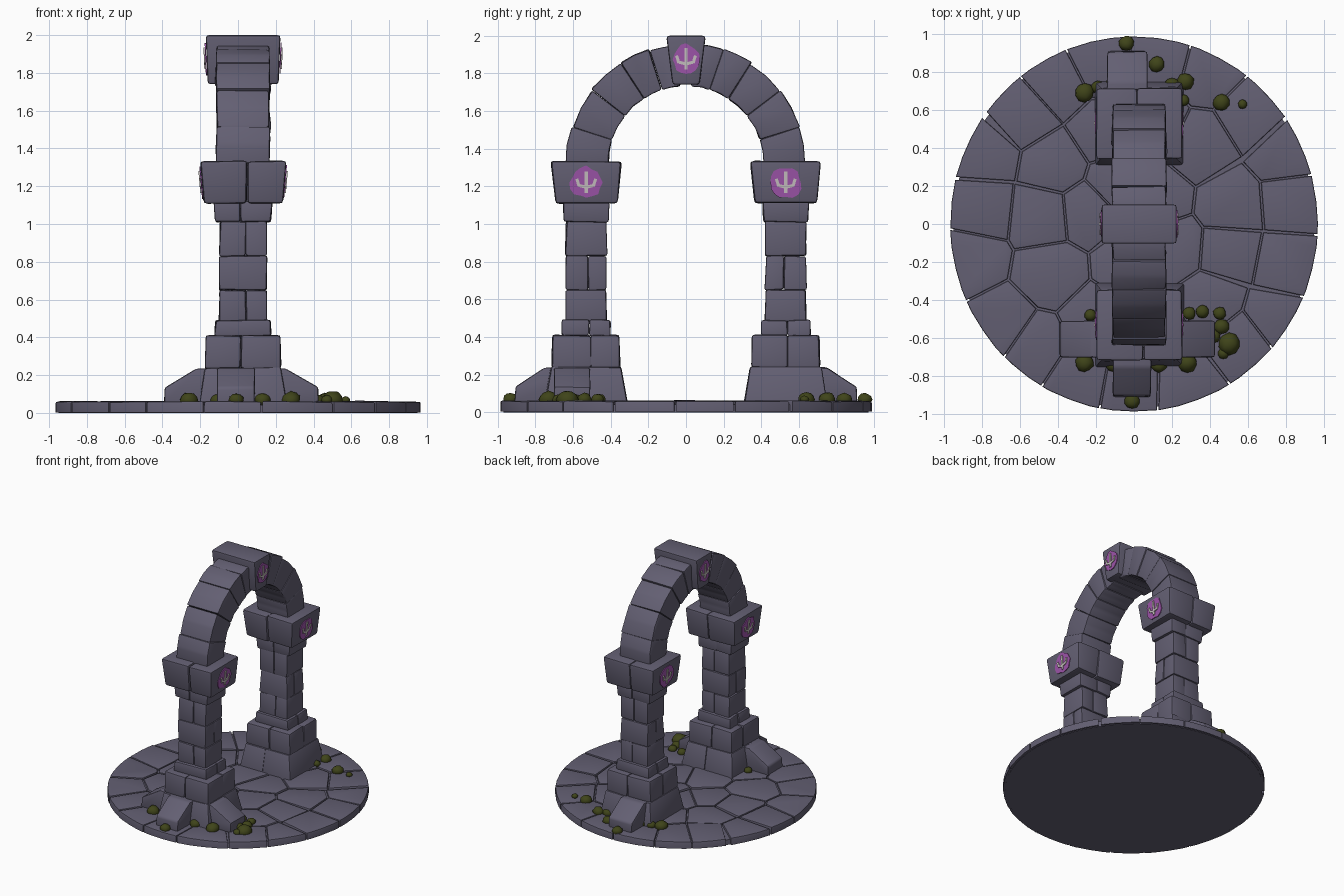
import bpy, bmesh, math, random
from mathutils import Vector

if "Cube" in bpy.data.objects:
    bpy.data.objects.remove(bpy.data.objects["Cube"])

random.seed(7)
CX = 0.027          # x centre line of the arch
PY = 0.53           # pillar distance from the middle


def material(name, rgb):
    m = bpy.data.materials.new(name)
    m.diffuse_color = (*rgb, 1)
    m.use_nodes = True
    m.node_tree.nodes["Principled BSDF"].inputs["Base Color"].default_value = m.diffuse_color
    return m


STONE = material("violet grey stone", (0.125, 0.115, 0.17))
MOSS = material("dark moss", (0.05, 0.058, 0.010))
GLOW = material("purple paint", (0.34, 0.09, 0.40))
PALE = material("pale carving", (0.56, 0.52, 0.52))


def finish(name, bm, mat, angle=40):
    bmesh.ops.recalc_face_normals(bm, faces=bm.faces[:])
    me = bpy.data.meshes.new(name)
    bm.to_mesh(me)
    bm.free()
    me.materials.append(mat)
    ob = bpy.data.objects.new(name, me)
    bpy.context.collection.objects.link(ob)
    bpy.ops.object.select_all(action='DESELECT')
    ob.select_set(True)
    bpy.context.view_layer.objects.active = ob
    bpy.ops.object.shade_smooth_by_angle(angle=math.radians(angle))
    return ob


def solid(bm, ring_a, ring_b, bevel=0.012, jitter=0.0, cap_only=False):
    """Closed prism between two matching rings, with worn rounded edges."""
    def wob(p):
        return Vector(p) + Vector([random.uniform(-jitter, jitter) for _ in range(3)])
    a = [bm.verts.new(wob(p)) for p in ring_a]
    b = [bm.verts.new(wob(p)) for p in ring_b]
    n = len(a)
    faces = [bm.faces.new(a[::-1]), bm.faces.new(b)]
    for i in range(n):
        j = (i + 1) % n
        faces.append(bm.faces.new((a[i], a[j], b[j], b[i])))
    bmesh.ops.recalc_face_normals(bm, faces=faces)
    if bevel:
        src = [faces[1]] if cap_only else faces
        edges = list({e for f in src for e in f.edges})
        bmesh.ops.bevel(bm, geom=edges, offset=bevel, segments=2, profile=0.6,
                        affect='EDGES', clamp_overlap=True)


def course(bm, cy, z0, z1, lo, hi, nx=1, ny=1, bevel=0.013, jitter=0.004):
    """Layer of nx by ny stones; lo and hi are (half x, half y) at bottom and top."""
    def cuts(n):
        return [-1] + [-1 + 2 * i / n + random.uniform(-.15, .15) for i in range(1, n)] + [1]
    us, vs = cuts(nx), cuts(ny)
    for u0, u1 in zip(us, us[1:]):
        for v0, v1 in zip(vs, vs[1:]):
            quad = ((u0, v0), (u1, v0), (u1, v1), (u0, v1))
            solid(bm, [(CX + u * lo[0], cy + v * lo[1], z0) for u, v in quad],
                  [(CX + u * hi[0], cy + v * hi[1], z1) for u, v in quad], bevel, jitter)


# Round paved base: a backing disc under irregular flagstones
RX, RY = 0.972, 0.992
bm = bmesh.new()
disc = [(math.cos(t * math.tau / 64), math.sin(t * math.tau / 64)) for t in range(64)]
solid(bm, [(x * .95, y * .97, 0) for x, y in disc],
      [(x * .95, y * .97, 0.042) for x, y in disc], 0)
finish("base_disc", bm, STONE)

sites = []
for count, radius, phase in ((19, 0.85, 0.1), (11, 0.53, 0.3), (5, 0.22, 0.6)):
    for i in range(count):
        t = phase + math.tau * (i + random.uniform(-.2, .2)) / count
        r = radius + random.uniform(-.05, .05)
        sites.append(Vector((r * math.cos(t), r * math.sin(t))))


def clip(poly, point, normal):
    """Keep the part of a polygon behind a line."""
    out = []
    for p, q in zip(poly, poly[1:] + poly[:1]):
        dp, dq = (p - point).dot(normal), (q - point).dot(normal)
        if dp <= 0:
            out.append(p)
        if dp * dq < 0:
            out.append(p.lerp(q, dp / (dp - dq)))
    return out


bm = bmesh.new()
rim = [Vector((RX * math.cos(i * math.tau / 52), RY * math.sin(i * math.tau / 52))) for i in range(52)]
for s in sites:
    cell = rim[:]
    for o in sites:
        if o is not s:
            cell = clip(cell, (s + o) / 2, o - s)
    cell = [p for p, q in zip(cell, cell[1:] + cell[:1]) if (p - q).length > 0.035]
    if len(cell) < 3:
        continue
    mid = sum(cell, Vector((0, 0))) / len(cell)
    cell = [p + (mid - p).normalized() * 0.006 for p in cell]
    tilt = Vector((random.uniform(-.02, .02), random.uniform(-.02, .02)))
    solid(bm, [(p.x, p.y, 0.003) for p in cell],
          [(p.x, p.y, 0.06 + tilt.dot(p - mid)) for p in cell], 0.011, 0, True)
finish("flagstones", bm, STONE)

# Two pillars, each with pedestal, shaft, collar and capital
for side, label in ((-1, "front"), (1, "back")):
    cy = side * PY
    bm = bmesh.new()
    course(bm, cy, 0.045, 0.24, (0.235, 0.222), (0.20, 0.188), 2, 1)
    course(bm, cy, 0.235, 0.41, (0.20, 0.182), (0.195, 0.178), 2, 2, 0.016)
    course(bm, cy, 0.405, 0.49, (0.15, 0.133), (0.145, 0.13), 1, 2)
    finish(label + "_pedestal", bm, STONE)

    bm = bmesh.new()
    levels = (0.48, 0.65, 0.83, 1.015)
    for k in range(3):
        w = random.uniform(-.004, .004)
        course(bm, cy, levels[k], levels[k + 1], (0.125 + w, 0.108 + w),
               (0.125 - w, 0.108 - w), 1 + (k + 1) % 2, 1 + k % 2)
    finish(label + "_shaft", bm, STONE)

    bm = bmesh.new()
    course(bm, cy, 1.01, 1.12, (0.148, 0.118), (0.155, 0.122), 2, 1)
    finish(label + "_collar", bm, STONE)

    bm = bmesh.new()
    course(bm, cy, 1.11, 1.333, (0.208, 0.165), (0.227, 0.187), 2, 1, 0.02)
    finish(label + "_capital", bm, STONE)

    # Sloped buttress running outward
    bm = bmesh.new()
    prof = ((0.5, 0.05), (0.91, 0.05), (0.905, 0.135), (0.75, 0.238), (0.5, 0.238))
    x0, x1 = (-0.11, 0.09) if side < 0 else (-0.14, 0.07)
    solid(bm, [(x0, side * y, z) for y, z in prof],
          [(x1, side * y, z) for y, z in prof], 0.014, 0.003)
    finish(label + "_buttress", bm, STONE)

# Side buttresses of the front pillar
bm = bmesh.new()
for s in (-1, 1):
    prof = ((0, 0.05), (0.41, 0.05), (0.408, 0.135), (0.235, 0.236), (0, 0.236))
    solid(bm, [(CX - .01 + s * x, -0.70, z) for x, z in prof],
          [(CX - .01 + s * x, -0.51, z) for x, z in prof], 0.014, 0.003)
finish("side_buttresses", bm, STONE)

# Arch stones
bm = bmesh.new()
joints = (0, 18, 38, 57, 72, 86)
for s in (-1, 1):
    for a0, a1 in zip(joints, joints[1:]):
        grow = random.uniform(-.006, .008)
        steps = [math.radians(a0 + (a1 - a0) * k / 2) for k in range(3)]
        ring = [(0.635 + grow, t) for t in steps] + [(0.412, t) for t in reversed(steps)]
        pts = [(s * r * math.cos(t), 1.32 + r * math.sin(t)) for r, t in ring]
        half = 0.14 + grow / 2
        solid(bm, [(CX - half, y, z) for y, z in pts],
              [(CX + half, y, z) for y, z in pts], 0.013, 0.003)
finish("arch_stones", bm, STONE)

# Keystone
bm = bmesh.new()
course(bm, 0, 1.74, 2.0, (0.188, 0.072), (0.198, 0.105), 1, 1, 0.018, 0)
finish("keystone", bm, STONE)


# Painted patches with a pronged carving on both sides of capitals and keystone
def plate(bm, outline, s, cy, cz, face, slope, depth, thick):
    def ring(d):
        return [(CX + s * (face + slope * z + d), cy + y, cz + z) for y, z in outline]
    solid(bm, ring(depth), ring(depth + thick), 0)


def bar(y0, z0, y1, z1, w):
    d = Vector((y1 - y0, z1 - z0)).normalized() * w
    return [(y0 - d.y, z0 + d.x), (y0 + d.y, z0 - d.x), (y1 + d.y, z1 - d.x), (y1 - d.y, z1 + d.x)]


paint, carving = bmesh.new(), bmesh.new()
BARS = ((0, -.055, 0, .06, .009), (0, -.025, -.038, -.015, .008), (0, -.025, .038, -.015, .008),
        (-.038, -.02, -.05, .02, .008), (.038, -.02, .05, .02, .008))
for s in (-1, 1):
    for cy, cz, face, slope, ry in ((-PY, 1.22, 0.2175, .085, .088), (PY, 1.22, 0.2175, .085, .088),
                                    (0, 1.875, 0.1935, .038, .072)):
        blob = []
        for i in range(16):
            r = random.uniform(.86, 1.08)
            t = i * math.tau / 16
            blob.append((ry * r * math.cos(t), .085 * r * math.sin(t)))
        plate(paint, blob, s, cy, cz, face, slope, 0.001, 0.006)
        for b in BARS:
            plate(carving, bar(*b), s, cy, cz, face, slope, 0.005, 0.009)
finish("painted_patches", paint, GLOW)
finish("pronged_carvings", carving, PALE)

# Moss tufts (x, y, radius)
bm = bmesh.new()
TUFTS = ((-.04, .95, .04), (.12, .84, .042), (.27, .75, .045), (.46, .64, .045), (.57, .63, .024),
         (-.26, .69, .05), (-.19, .72, .035), (.2, .73, .04), (.26, .65, .03), (-.12, .74, .03),
         (-.26, -.73, .048), (.28, -.73, .052), (.5, -.63, .058), (.46, -.54, .04), (.45, -.47, .034),
         (.36, -.46, .035), (.29, -.47, .034), (-.01, -.93, .042), (-.23, -.48, .032), (.47, -.68, .03),
         (.13, -.74, .042), (-.11, -.74, .038), (.42, -.59, .035))
for x, y, r in TUFTS:
    new = bmesh.ops.create_icosphere(bm, subdivisions=2, radius=r)["verts"]
    for v in new:
        v.co *= random.uniform(.93, 1.07)
        v.co = Vector((x + v.co.x, y + v.co.y, 0.068 + v.co.z * 0.85))
finish("moss_tufts", bm, MOSS, 60)
